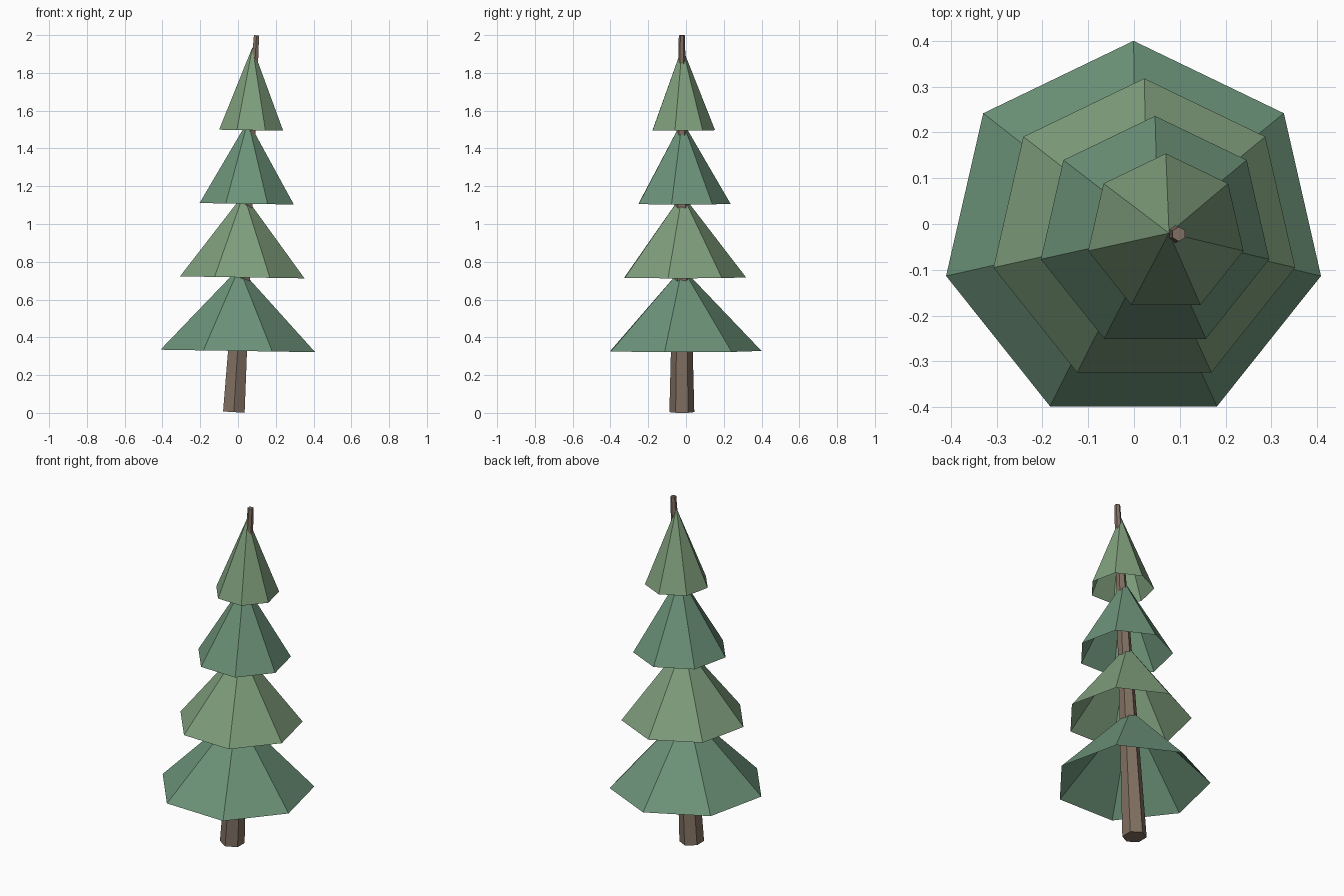
import bpy
from math import atan2
from mathutils import Vector

if "Cube" in bpy.data.objects:
    bpy.data.objects.remove(bpy.data.objects["Cube"])


def material(name, color):
    mat = bpy.data.materials.new(name)
    mat.diffuse_color = (*color, 1)
    mat.use_nodes = True
    mat.node_tree.nodes["Principled BSDF"].inputs["Base Color"].default_value = mat.diffuse_color
    return mat


def tapered(name, sides, r1, r2, base, tip, fill, mat):
    """Flat-shaded cone or frustum running from base to tip."""
    base, tip = Vector(base), Vector(tip)
    axis = tip - base
    bpy.ops.mesh.primitive_cone_add(
        vertices=sides, radius1=r1, radius2=r2, depth=axis.length,
        end_fill_type=fill, location=(base + tip) / 2,
        rotation=(0, atan2(axis.x, axis.z), 0))
    obj = bpy.context.object
    obj.name = name
    obj.data.materials.append(mat)
    return obj


bark = material("bark", (0.22, 0.16, 0.12))
greens = [material("dark_needles", (0.15, 0.29, 0.19)),
          material("light_needles", (0.21, 0.34, 0.20))]

# Leaning hexagonal trunk, poking out of the top
Y = -0.022
tapered("trunk", 6, 0.066, 0.016, (-0.022, Y, 0.004), (0.098, Y, 1.999), 'NGON', bark)

# Four open-bottomed seven-sided foliage tiers, strung along the trunk
HEIGHT, TILT = 0.44, 0.016
for i in range(4):
    x, z = 0.0235 * i - 0.001, 0.328 + 0.3895 * i
    tier = tapered(f"foliage_tier_{i + 1}", 7, 0.42 - 0.082 * i, 0,
                   (x, -0.02, z), (x + HEIGHT * TILT, -0.02, z + HEIGHT),
                   'NOTHING', greens[i % 2])
    # Only the bottom disc is left open; merge the tip to a single point
    weld = tier.modifiers.new("weld_tip", 'WELD')
    weld.merge_threshold = 0.0001
